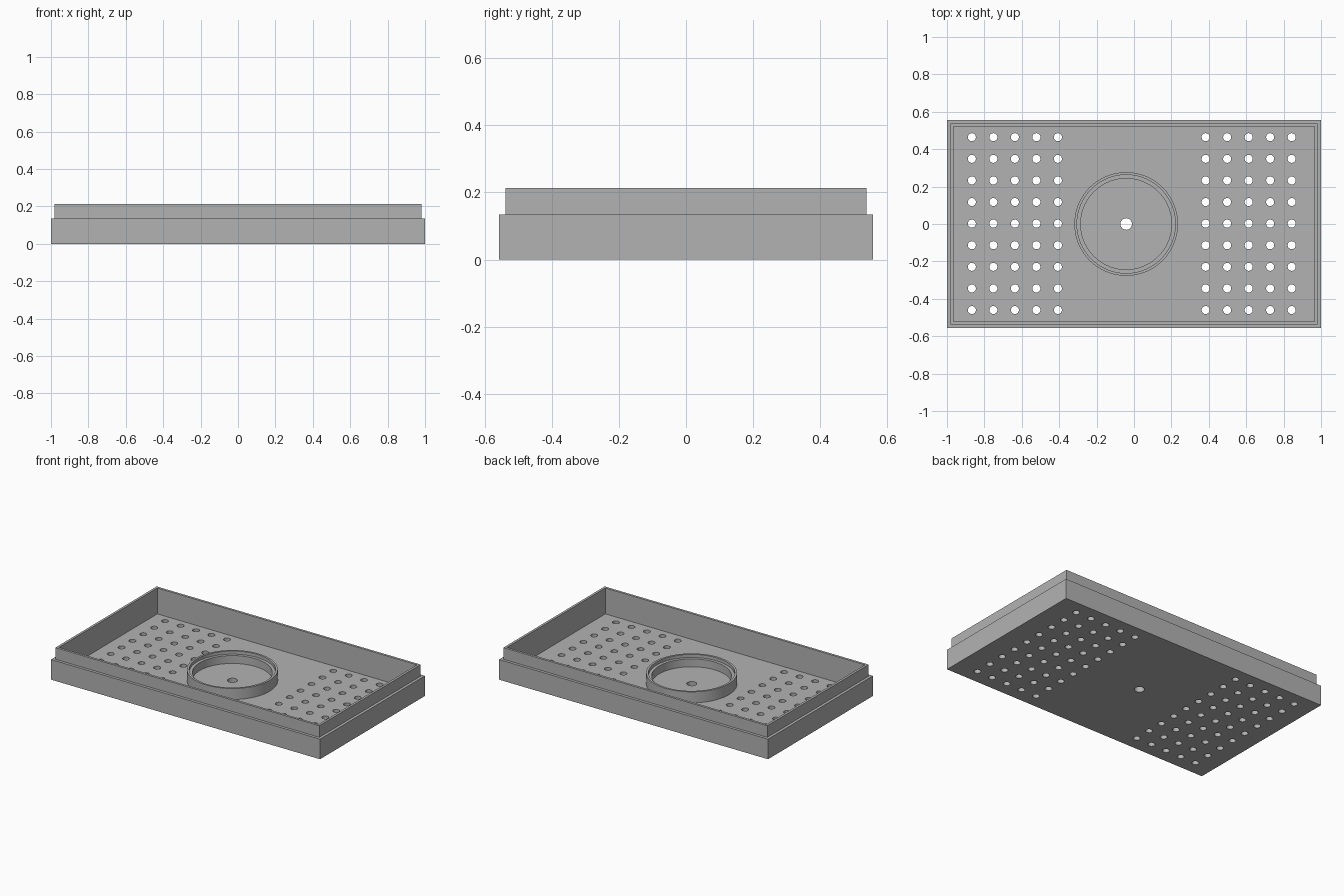
import bpy
import bmesh
from math import cos, sin, tau, radians

cube = bpy.data.objects.get("Cube")
if cube:
    bpy.data.objects.remove(cube, do_unlink=True)

FLOOR, STEP, TOP = 0.039, 0.135, 0.213
CENTRE_X = -0.042

grey = bpy.data.materials.new("plain grey")
grey.use_nodes = True
grey.diffuse_color = (0.45, 0.45, 0.45, 1)
grey.node_tree.nodes["Principled BSDF"].inputs["Base Color"].default_value = grey.diffuse_color


def make_object(name, bm):
    bmesh.ops.recalc_face_normals(bm, faces=bm.faces)
    mesh = bpy.data.meshes.new(name)
    bm.to_mesh(mesh)
    bm.free()
    mesh.materials.append(grey)
    obj = bpy.data.objects.new(name, mesh)
    bpy.context.collection.objects.link(obj)
    return obj


def select_only(obj):
    bpy.ops.object.select_all(action='DESELECT')
    obj.select_set(True)
    bpy.context.view_layer.objects.active = obj


def bridge(bm, loops):
    """Join successive vertex loops with quads."""
    for a, b in zip(loops, loops[1:]):
        for i in range(len(a)):
            j = (i + 1) % len(a)
            bm.faces.new((a[i], a[j], b[j], b[i]))


# Tray: stepped outer wall, thin lip and recessed floor
bm = bmesh.new()
sections = [(1.0, 0.557, 0), (1.0, 0.557, STEP), (0.981, 0.538, STEP),
            (0.981, 0.538, TOP), (0.965, 0.522, TOP), (0.965, 0.522, FLOOR)]
loops = [[bm.verts.new((sx * x, sy * y, z))
          for sx, sy in ((-1, -1), (1, -1), (1, 1), (-1, 1))]
         for x, y, z in sections]
bridge(bm, loops)
bm.faces.new(loops[0])
bm.faces.new(loops[-1])
tray = make_object("tray", bm)

# Drain holes: two grids and one larger central hole
holes = [(start + 0.115 * col, 0.002 + 0.1155 * row, 0.0215)
         for start in (-0.867, 0.383) for col in range(5) for row in range(-4, 5)]
holes.append((CENTRE_X, 0, 0.031))
bm = bmesh.new()
for x, y, r in holes:
    made = bmesh.ops.create_cone(bm, cap_ends=True, segments=24,
                                 radius1=r, radius2=r, depth=0.2)
    bmesh.ops.translate(bm, verts=made["verts"], vec=(x, y, 0))
cutter = make_object("hole_cutter", bm)
cutter.hide_render = True

cut = tray.modifiers.new("drain holes", 'BOOLEAN')
cut.operation = 'DIFFERENCE'
cut.solver = 'EXACT'
cut.object = cutter
select_only(tray)
bpy.ops.object.modifier_apply(modifier=cut.name)
bpy.data.objects.remove(cutter, do_unlink=True)
bpy.ops.object.shade_smooth_by_angle(angle=radians(30))

# Round collar with a small inner ledge
bm = bmesh.new()
profile = [(0.277, FLOOR), (0.277, 0.113), (0.263, 0.113),
           (0.263, 0.092), (0.243, 0.092), (0.243, FLOOR)]
SIDES = 72
loops = [[bm.verts.new((CENTRE_X + r * cos(tau * i / SIDES), r * sin(tau * i / SIDES), z))
          for i in range(SIDES)] for r, z in profile]
bridge(bm, loops)
collar = make_object("round_collar", bm)
select_only(collar)
bpy.ops.object.shade_smooth_by_angle(angle=radians(30))
